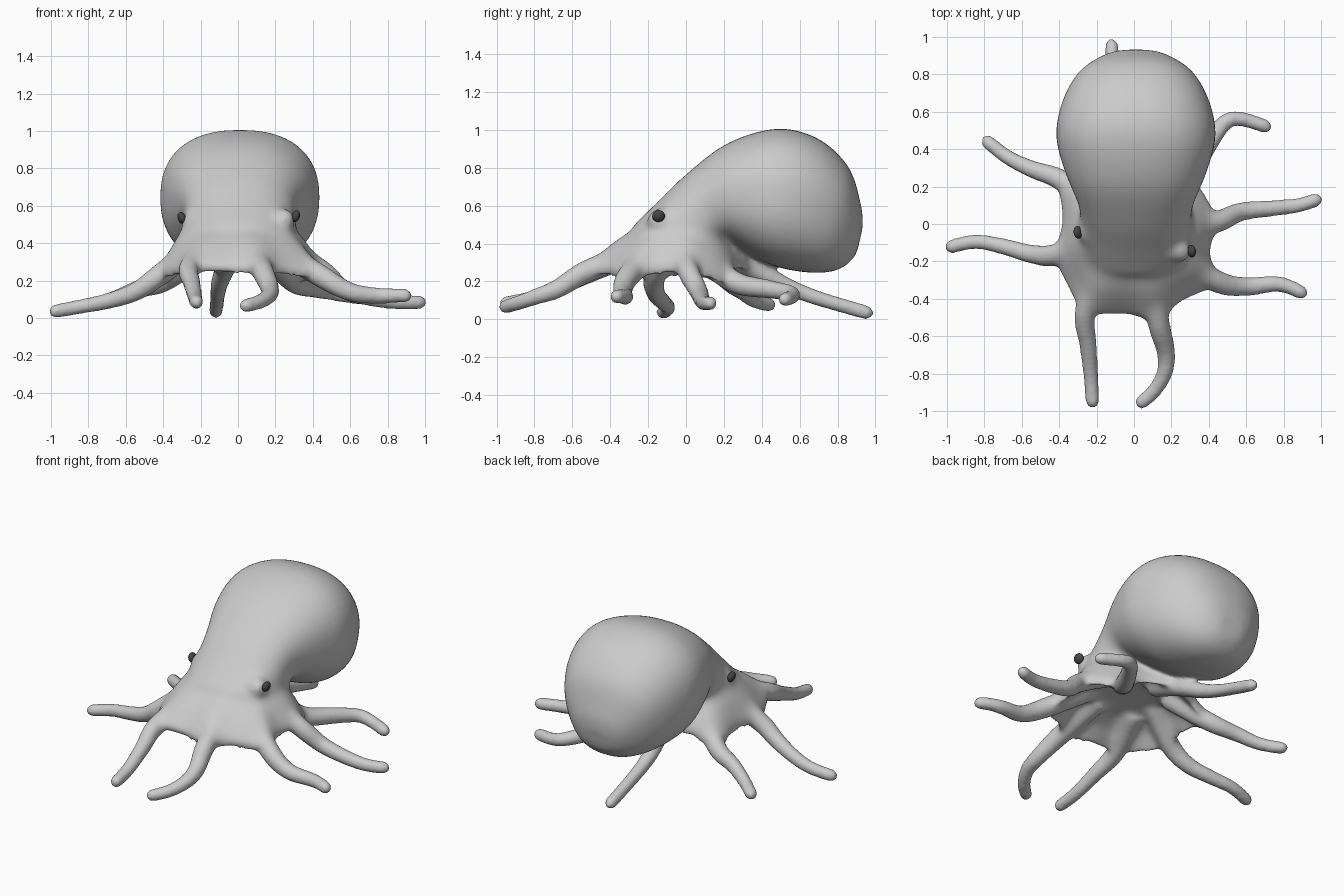
import bpy, bmesh
from math import sin, cos, pi, atan2, sqrt, hypot, copysign
from mathutils import Vector

if "Cube" in bpy.data.objects:
    bpy.data.objects.remove(bpy.data.objects["Cube"])


def spline(pts, steps, closed=False):
    """Catmull-Rom through tuples of any length."""
    n, out = len(pts), []
    for i in range(n if closed else n - 1):
        q = [pts[(i + k) % n] if closed else pts[min(max(i + k, 0), n - 1)] for k in (-1, 0, 1, 2)]
        for s in range(steps):
            t = s / steps
            out.append(tuple(0.5 * (2 * b + (c - a) * t + (2 * a - 5 * b + 4 * c - d) * t * t
                                    + (3 * b - a - 3 * c + d) * t ** 3) for a, b, c, d in zip(*q)))
    if not closed:
        out.append(tuple(pts[-1]))
    return out


bm = bmesh.new()


def loft(rings):
    """Closed volume through rings of equal point count."""
    rows = [[bm.verts.new(p) for p in r] for r in rings]
    n = len(rows[0])
    faces = [bm.faces.new((a[i], a[(i + 1) % n], b[(i + 1) % n], b[i]))
             for a, b in zip(rows, rows[1:]) for i in range(n)]
    faces += [bm.faces.new(rows[0][::-1]), bm.faces.new(rows[-1])]
    bmesh.ops.recalc_face_normals(bm, faces=faces)


def power(v):
    return copysign(abs(v) ** 0.85, v)


# Mantle and head: upper outline y,z / lower outline y,z / half width
sections = [(0.92, 0.43, 0.912, 0.39, 0.03), (0.932, 0.49, 0.885, 0.325, 0.105),
            (0.924, 0.60, 0.81, 0.265, 0.205), (0.86, 0.80, 0.70, 0.245, 0.32),
            (0.70, 0.952, 0.56, 0.258, 0.40), (0.48, 1.006, 0.44, 0.29, 0.425),
            (0.22, 0.93, 0.32, 0.35, 0.375), (0.0, 0.765, 0.23, 0.41, 0.308),
            (-0.15, 0.62, 0.21, 0.38, 0.30), (-0.285, 0.49, 0.21, 0.34, 0.305)]
rings = []
for ty, tz, by, bz, w in spline(sections, 5):
    c, h = Vector((0.01, (ty + by) / 2, (tz + bz) / 2)), Vector((0, (ty - by) / 2, (tz - bz) / 2))
    rings.append([c + h * power(cos(a)) + Vector((w * power(sin(a)), 0, 0))
                  for a in (2 * pi * i / 48 for i in range(48))])
loft(rings)

# Eight arms, anticlockwise from the front left, second point lies on the web rim
arms = [
    [(-0.17, -0.20, .38), (-0.26, -0.47, .265), (-0.245, -0.65, .18), (-0.23, -0.82, .11), (-0.22, -0.985, .08)],
    [(0.08, -0.22, .38), (0.13, -0.52, .255), (0.17, -0.68, .16), (0.165, -0.79, .12), (0.11, -0.89, .085), (0.015, -0.975, .06)],
    [(0.20, -0.17, .38), (0.45, -0.31, .22), (0.60, -0.335, .14), (0.75, -0.32, .12), (0.84, -0.34, .12), (0.925, -0.385, .12)],
    [(0.22, -0.03, .40), (0.44, 0.01, .26), (0.57, 0.065, .15), (0.75, 0.085, .10), (0.88, 0.10, .085), (1.005, 0.14, .085)],
    [(0.16, 0.06, .36), (0.29, 0.25, .20), (0.40, 0.43, .16), (0.49, 0.545, .14), (0.58, 0.56, .12), (0.735, 0.51, .10)],
    [(-0.03, 0.13, .36), (-0.07, 0.36, .265), (-0.10, 0.52, .18), (-0.11, 0.70, .11), (-0.12, 0.99, .025)],
    [(-0.18, 0.08, .36), (-0.39, 0.235, .20), (-0.55, 0.295, .15), (-0.68, 0.36, .10), (-0.81, 0.462, .07)],
    [(-0.22, -0.08, .39), (-0.42, -0.165, .23), (-0.55, -0.16, .14), (-0.70, -0.12, .09), (-0.85, -0.095, .06), (-1.01, -0.13, .03)],
]
for path in arms:
    pts = [Vector(p) for p in spline(path, 7)]
    n, rings = len(pts), []
    for i, p in enumerate(pts):
        t = i / (n - 1)
        r = 0.038 + 0.035 * (1 - t) ** 2
        left = (pts[-1] - p).length
        if left < r:
            r *= max(0.35, sqrt(1 - (1 - left / r) ** 2))
        q = (pts[min(i + 1, n - 1)] - pts[max(i - 1, 0)]).to_track_quat('Z', 'Y')
        rings.append([p + q @ Vector((r * cos(a), r * sin(a), 0)) for a in (2 * pi * k / 16 for k in range(16))])
    loft(rings)

# Web between the arms: hollow bowl with a scalloped rim
valleys = [(-0.04, -0.485, .285), (0.25, -0.42, .28), (0.41, -0.165, .28), (0.38, 0.16, .25),
           (0.14, 0.27, .30), (-0.21, 0.28, .29), (-0.385, 0.02, .27), (-0.36, -0.325, .27)]
rim = []
for a, v in zip(arms, valleys):
    x, y, z = a[1]
    rim += [(x, y, z + 0.03), v]
rim = [Vector(p) for p in spline(rim, 6, True)]


def oval(rx, ry, z):
    out = []
    for p in rim:
        a = atan2((p.y + 0.03) / ry, p.x / rx)
        out.append(Vector((rx * cos(a), ry * sin(a) - 0.03, z)))
    return out


def blend(a, b, t, lift=0):
    return [p.lerp(q, t) + Vector((0, 0, lift)) for p, q in zip(a, b)]


neck, ceiling = oval(0.29, 0.22, 0.49), oval(0.16, 0.14, 0.36)
lip = [Vector((p.x * 0.98, p.y * 0.98, p.z - 0.055)) for p in rim]
loft([neck] + [blend(neck, rim, t, 0.02 * sin(pi * t)) for t in (0.25, 0.5, 0.75, 1)]
     + [blend(lip, ceiling, t, 0.05 * sin(pi * t)) for t in (0, 0.33, 0.66, 1)])

# Brow mounds that carry the eyes
eyes = [Vector((-0.30, -0.045, 0.535)), Vector((0.308, -0.145, 0.545))]
for e in eyes:
    geo = bmesh.ops.create_uvsphere(bm, u_segments=20, v_segments=12, radius=0.065)
    bmesh.ops.translate(bm, verts=geo['verts'], vec=(e.x * 0.8, e.y, e.z - 0.02))

# Fuse everything into one skin
mesh = bpy.data.meshes.new("octopus_body")
bm.to_mesh(mesh)
bm.free()
body = bpy.data.objects.new("octopus_body", mesh)
bpy.context.collection.objects.link(body)
bpy.context.view_layer.objects.active = body
fuse = body.modifiers.new("fuse", 'REMESH')
fuse.mode, fuse.voxel_size, fuse.use_smooth_shade = 'VOXEL', 0.013, True
bpy.ops.object.modifier_apply(modifier="fuse")

# Relax it all a little, and melt the head, brow and web roots together more strongly
core = body.vertex_groups.new(name="core")
for v in body.data.vertices:
    d = hypot(v.co.x, v.co.y + 0.04)
    w = min(1, max(0, (0.54 - d) / 0.12)) * min(1, max(0, (v.co.z - 0.2) / 0.1))
    if w > 0:
        core.add([v.index], w, 'REPLACE')
for name, count, group in (("relax", 10, ""), ("melt", 50, "core")):
    m = body.modifiers.new(name, 'SMOOTH')
    m.factor, m.iterations, m.vertex_group = 0.5, count, group

# Dark eyes
dark = bpy.data.materials.new("eye_dark")
dark.diffuse_color = (0.06, 0.06, 0.06, 1)
dark.use_nodes = True
dark.node_tree.nodes["Principled BSDF"].inputs["Base Color"].default_value = dark.diffuse_color
for name, e in zip(("left_eye", "right_eye"), eyes):
    bpy.ops.mesh.primitive_uv_sphere_add(segments=24, ring_count=14, radius=0.034, location=e)
    eye = bpy.context.object
    eye.name = name
    eye.scale = (0.65, 1, 0.95)
    eye.rotation_euler = (0, 0.3 if e.x > 0 else -0.3, 0.15)
    eye.data.materials.append(dark)
    bpy.ops.object.shade_smooth()
